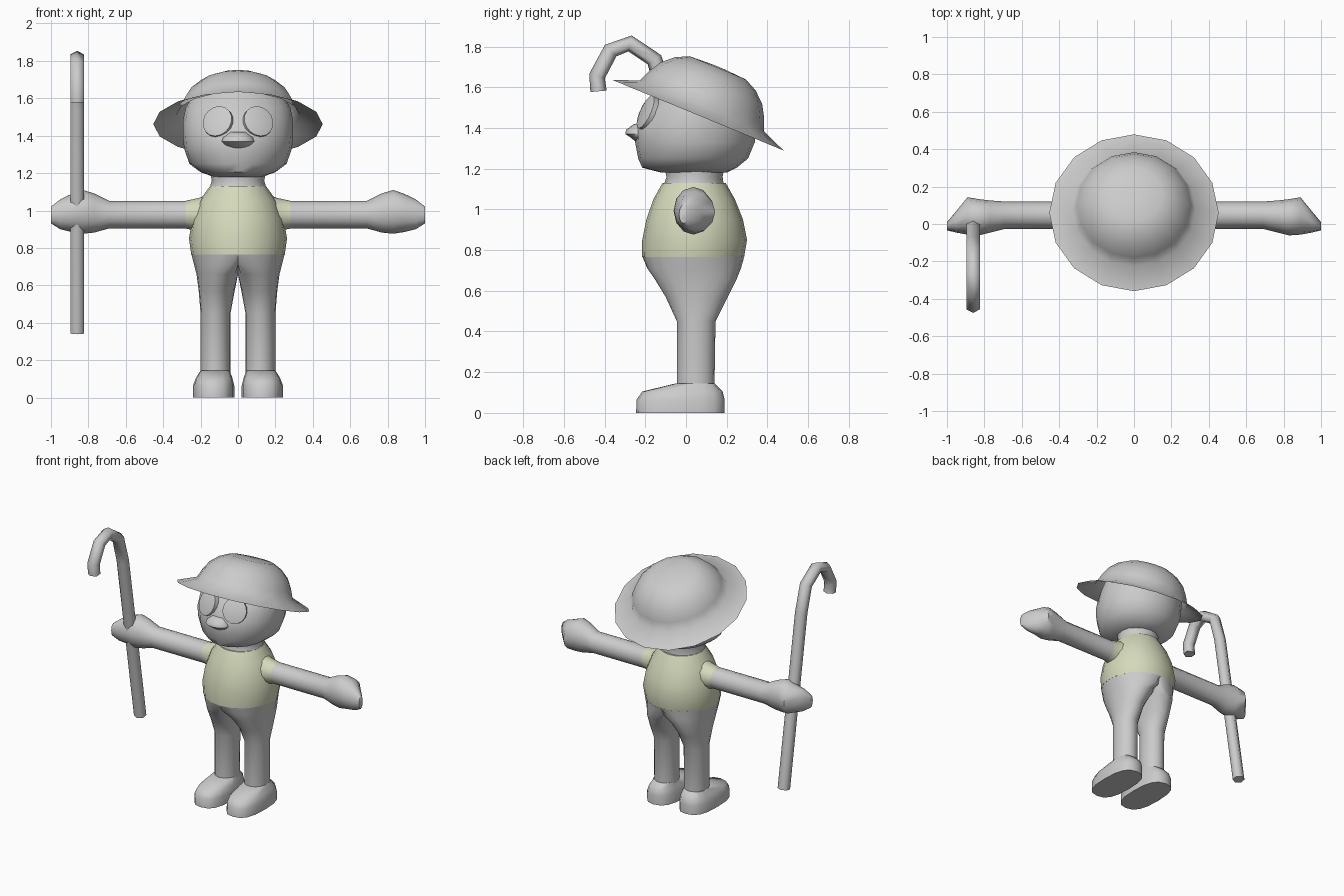
import bpy, bmesh, math
from mathutils import Vector

if "Cube" in bpy.data.objects:
    bpy.data.objects.remove(bpy.data.objects["Cube"])


def material(name, rgb):
    m = bpy.data.materials.new(name)
    m.diffuse_color = (*rgb, 1)
    m.use_nodes = True
    m.node_tree.nodes["Principled BSDF"].inputs["Base Color"].default_value = m.diffuse_color
    return m


GREY = material("plain grey", (0.60, 0.60, 0.60))
SHIRT = material("pale green", (0.66, 0.70, 0.50))
X, Y, Z = Vector((1, 0, 0)), Vector((0, 1, 0)), Vector((0, 0, 1))


def ring(c, u, v, n=16, power=1.0, start=0.0):
    """Points of an ellipse (power below 1 makes it boxier)."""
    pts = []
    for i in range(n):
        a = start + 2 * math.pi * i / n
        ca, sa = math.cos(a), math.sin(a)
        ca = math.copysign(abs(ca) ** power, ca)
        sa = math.copysign(abs(sa) ** power, sa)
        pts.append(Vector(c) + u * ca + v * sa)
    return pts


def flat_ring(z, x0, x1, y0, y1, n=16, power=1.0):
    return ring(((x0 + x1) / 2, (y0 + y1) / 2, z),
                X * (x1 - x0) / 2, Y * (y1 - y0) / 2, n, power)


def loft(name, rings, mat=GREY, caps=(True, True), angle=50):
    bm = bmesh.new()
    loops = [[bm.verts.new(p) for p in r] for r in rings]
    n = len(loops[0])
    for a, b in zip(loops, loops[1:]):
        for i in range(n):
            j = (i + 1) % n
            bm.faces.new((a[i], a[j], b[j], b[i]))
    if caps[0]:
        bm.faces.new(loops[0][::-1])
    if caps[1]:
        bm.faces.new(loops[-1])
    bmesh.ops.recalc_face_normals(bm, faces=bm.faces)
    me = bpy.data.meshes.new(name)
    bm.to_mesh(me)
    bm.free()
    me.materials.append(mat)
    ob = bpy.data.objects.new(name, me)
    bpy.context.collection.objects.link(ob)
    bpy.ops.object.select_all(action='DESELECT')
    ob.select_set(True)
    bpy.context.view_layer.objects.active = ob
    bpy.ops.object.shade_smooth_by_angle(angle=math.radians(angle))
    return ob


# Shirt: z, half width, front, back
loft("shirt", [flat_ring(z, -w, w, a, b, 20) for z, w, a, b in [
    (0.765, 0.25, -0.215, 0.285), (0.85, 0.262, -0.215, 0.30),
    (0.95, 0.245, -0.195, 0.28), (1.05, 0.208, -0.16, 0.24),
    (1.13, 0.15, -0.115, 0.195)]], SHIRT)

# Neck
loft("neck", [flat_ring(z, -w, w, a, b) for z, w, a, b in [
    (1.12, 0.152, -0.11, 0.185), (1.16, 0.14, -0.095, 0.18),
    (1.21, 0.15, -0.11, 0.19)]])

# Head
loft("head", [flat_ring(z, -w, w, a, b, 20) for z, w, a, b in [
    (1.18, 0.13, -0.12, 0.20), (1.205, 0.20, -0.215, 0.25),
    (1.25, 0.26, -0.235, 0.305), (1.33, 0.288, -0.25, 0.338),
    (1.40, 0.295, -0.248, 0.345), (1.48, 0.295, -0.205, 0.345),
    (1.55, 0.28, -0.155, 0.325), (1.60, 0.25, -0.10, 0.30),
    (1.68, 0.16, -0.04, 0.20)]])

# Nose
loft("nose", [flat_ring(z, -w, w, a, -0.17, 12) for z, w, a in [
    (1.335, 0.05, -0.25), (1.355, 0.08, -0.275), (1.37, 0.088, -0.298),
    (1.39, 0.08, -0.295), (1.42, 0.045, -0.255)]])

# Hat: revolved profile on a tilted axis
axis = Vector((0, 0.381, 0.925))
back = Vector((0, 0.925, -0.381))
loft("hat", [ring(Vector((0, 0.06, 1.462)) + axis * h, X * r, back * r, 16)
             for r, h in [(0.453, 0.0), (0.33, 0.05), (0.305, 0.11),
                          (0.27, 0.17), (0.215, 0.22), (0.15, 0.252),
                          (0.03, 0.258)]],
     caps=(False, True), angle=60)

for s, side in ((-1, "right"), (1, "left")):
    # Eye discs set into the sloping face
    nrm = Vector((s * 0.33, -0.87, 0.40)).normalized()
    u = Z.cross(nrm).normalized()
    v = nrm.cross(u)
    c = Vector((s * 0.11, -0.196, 1.477))
    loft(side + "_eye", [ring(c + nrm * d, u * r, v * r * 1.06, 16)
                         for d, r in [(-0.04, 0.082), (0.004, 0.082), (0.012, 0.055)]])

    # Arm and hand: x, centre y, centre z, half depth, half height
    arm = loft(side + "_arm", [ring((s * x, y, z), Y * ry, Z * rz, 12)
                               for x, y, z, ry, rz in [
        (0.15, 0.045, 0.975, 0.11, 0.115), (0.21, 0.045, 0.977, 0.086, 0.09),
        (0.28, 0.047, 0.978, 0.073, 0.074), (0.69, 0.047, 0.978, 0.073, 0.074),
        (0.77, 0.040, 0.987, 0.086, 0.105), (0.83, 0.036, 0.993, 0.097, 0.117),
        (0.89, 0.043, 0.987, 0.10, 0.102), (0.95, 0.012, 0.980, 0.058, 0.080),
        (1.00, -0.012, 0.976, 0.022, 0.045)]])
    # Sleeve colour near the shoulder
    arm.data.materials.append(SHIRT)
    for f in arm.data.polygons:
        if abs(f.center.x) < 0.27:
            f.material_index = 1

    # Trouser leg: upper rings are cut off flat at the middle
    rings = []
    for z, x0, x1, a, b in [
            (0.145, 0.04, 0.20, -0.045, 0.14), (0.13, 0.04, 0.20, -0.045, 0.14),
            (0.45, 0.04, 0.20, -0.045, 0.145), (0.57, 0.018, 0.21, -0.10, 0.205),
            (0.66, -0.04, 0.222, -0.155, 0.25), (0.71, -0.15, 0.235, -0.19, 0.27),
            (0.77, -0.25, 0.25, -0.215, 0.287)]:
        if z == 0.145:
            continue
        rings.append([Vector((s * max(0, p.x), p.y, p.z))
                      for p in flat_ring(z, x0, x1, a, b, 20)])
    loft(side + "_leg", rings)

    # Foot
    loft(side + "_foot", [[Vector((s * p.x, p.y, p.z))
                           for p in flat_ring(z, x0, x1, a, b, 16, 0.75)]
                          for z, x0, x1, a, b in [
        (0, 0.02, 0.24, -0.245, 0.19), (0.065, 0.02, 0.24, -0.243, 0.19),
        (0.105, 0.03, 0.225, -0.215, 0.18), (0.145, 0.045, 0.20, -0.05, 0.14)]])

# Cane with a hook, swept along a path of (y, z)
path = [(0.10, 0.345), (-0.10, 1.55), (-0.155, 1.735), (-0.275, 1.815),
        (-0.37, 1.78), (-0.437, 1.655), (-0.43, 1.58)]
pts = [Vector((-0.86, y, z)) for y, z in path]
cane = []
for i, p in enumerate(pts):
    t = (pts[min(i + 1, len(pts) - 1)] - pts[max(i - 1, 0)]).normalized()
    cane.append(ring(p, X * 0.042, X.cross(t) * 0.04, 6, 1.0, math.pi / 6))
loft("cane", cane, angle=65)
